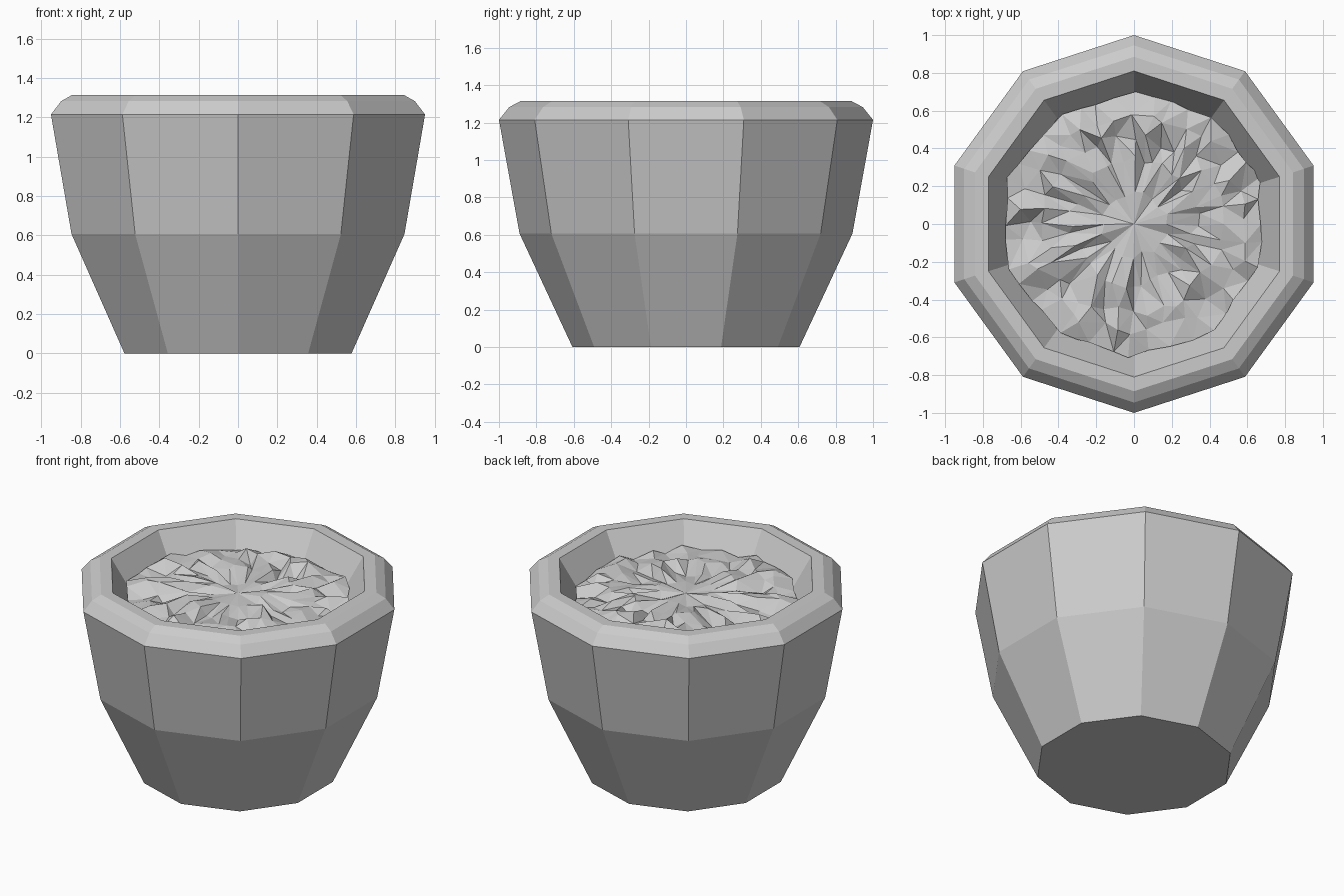
import bpy, bmesh, math, random

if "Cube" in bpy.data.objects:
    bpy.data.objects.remove(bpy.data.objects["Cube"])

random.seed(7)
SIDES = 10


def finish(bm, name):
    bmesh.ops.recalc_face_normals(bm, faces=bm.faces)
    mesh = bpy.data.meshes.new(name)
    bm.to_mesh(mesh)
    bm.free()
    obj = bpy.data.objects.new(name, mesh)
    bpy.context.collection.objects.link(obj)
    return obj


def bridge(bm, a, b):
    n = len(a)
    for i in range(n):
        j = (i + 1) % n
        bm.faces.new((a[i], a[j], b[j], b[i]))


def decagon_radius(angle, r):
    # distance from centre to a decagon edge, corner at +y
    step = 2 * math.pi / SIDES
    local = (angle - math.pi / 2) % step - step / 2
    return r * math.cos(step / 2) / math.cos(local)


# Pot: ten-sided profile with a bevelled lip and sloping inner wall
profile = [(0.607, 0), (0.89, 0.607), (1.0, 1.215), (0.945, 1.283),
           (0.885, 1.315), (0.81, 1.315), (0.69, 1.12)]
bm = bmesh.new()
rings = []
for r, z in profile:
    angles = [math.pi / 2 + 2 * math.pi * i / SIDES for i in range(SIDES)]
    rings.append([bm.verts.new((r * math.cos(a), r * math.sin(a), z)) for a in angles])
for lower, upper in zip(rings, rings[1:]):
    bridge(bm, lower, upper)
bm.faces.new(rings[0][::-1])
finish(bm, "pot")

# Soil: disc of rings, jittered into rough facets
SEGS = 40
bm = bmesh.new()
centre = bm.verts.new((0, 0, 1.19))
rings = []
for frac, height, side in [(0.25, 0.025, 0.02), (0.48, 0.04, 0.03), (0.68, 0.045, 0.035),
                           (0.85, 0.045, 0.03), (1.0, 0.03, 0.012)]:
    count = SEGS // 2 if frac < 0.4 else SEGS
    ring = []
    for i in range(count):
        a = math.pi / 2 + 2 * math.pi * i / count
        r = frac * decagon_radius(a, 0.705) + random.uniform(-side, side)
        a += random.uniform(-0.05, 0.05)
        z = (1.17 if frac == 1 else 1.195) + random.uniform(-height, height)
        ring.append(bm.verts.new((r * math.cos(a), r * math.sin(a), z)))
    rings.append(ring)
first, second = rings[0], rings[1]
n = len(first)
for i in range(n):
    j = (i + 1) % n
    bm.faces.new((centre, first[i], first[j]))
    mid = second[2 * i + 1]
    bm.faces.new((first[i], second[2 * i], mid))
    bm.faces.new((first[i], mid, first[j]))
    bm.faces.new((first[j], mid, second[(2 * i + 2) % SEGS]))
for inner, outer in zip(rings[1:], rings[2:]):
    bridge(bm, inner, outer)
bmesh.ops.triangulate(bm, faces=bm.faces)
finish(bm, "soil")
